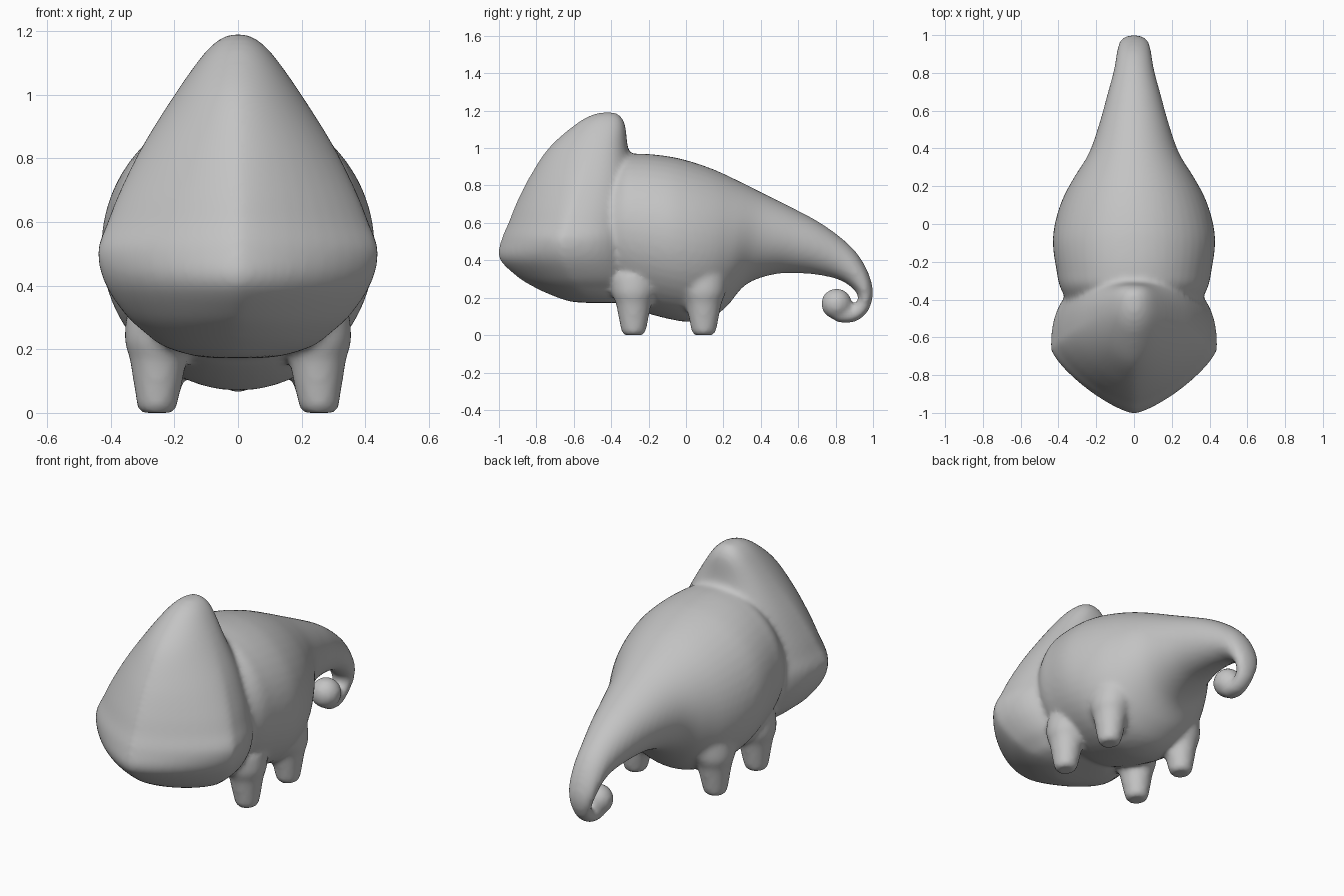
import bpy, bmesh, math
from mathutils import Vector

if "Cube" in bpy.data.objects:
    bpy.data.objects.remove(bpy.data.objects["Cube"])

SIDES, STEPS = 48, 5
bm = bmesh.new()


def smooth_rows(rows):
    """Pass a smooth curve through each column of the given rows."""
    out = []
    for i in range(len(rows) - 1):
        a, b = rows[max(i - 1, 0)], rows[i]
        c, d = rows[i + 1], rows[min(i + 2, len(rows) - 1)]
        for s in range(STEPS):
            t = s / STEPS
            out.append([0.5 * (2 * q + (r - p) * t + (2 * p - 5 * q + 4 * r - e) * t * t
                               + (3 * q - p - 3 * r + e) * t ** 3)
                        for p, q, r, e in zip(a, b, c, d)])
    return out + [list(rows[-1])]


def loft(rows, ring):
    """Skin a closed tube through one ring of points per row."""
    loops = []
    for row in smooth_rows(rows):
        loops.append([bm.verts.new(ring(row, 2 * math.pi * k / SIDES)) for k in range(SIDES)])
    for a, b in zip(loops, loops[1:]):
        for k in range(SIDES):
            n = (k + 1) % SIDES
            bm.faces.new((a[k], a[n], b[n], b[k]))
    bm.faces.new(loops[0][::-1])
    bm.faces.new(loops[-1])


def spow(v, p):
    return math.copysign(abs(v) ** p, v)


# Torso and curling tail: top y, top z, bottom y, bottom z, half width
torso = [
    (-.50, .80, -.50, .28, .30), (-.35, .95, -.35, .175, .385),
    (-.25, .97, -.25, .13, .41), (-.10, .957, -.10, .088, .43),
    (.02, .93, .02, .07, .415), (.15, .885, .13, .09, .375),
    (.28, .825, .22, .155, .315), (.42, .755, .32, .27, .24),
    (.58, .675, .47, .325, .185), (.71, .605, .63, .33, .145),
    (.83, .52, .77, .31, .11), (.92, .43, .85, .28, .095),
    (.98, .32, .905, .235, .085), (1.0, .22, .922, .20, .07),
    (.975, .13, .912, .175, .055), (.92, .078, .885, .15, .05),
    (.86, .064, .855, .145, .055), (.80, .07, .81, .15, .05)]


def torso_ring(r, a):
    top, bottom = Vector((0, r[0], r[1])), Vector((0, r[2], r[3]))
    return (top + bottom) / 2 + (top - bottom) / 2 * math.sin(a) + Vector((r[4] * math.cos(a), 0, 0))


loft(torso, torso_ring)

# Pointed head: z, front y, widest y, back y, half width, front roundness
head = [
    (.172, -.52, -.45, -.36, .06, 1.8), (.18, -.62, -.48, -.32, .14, 1.7),
    (.21, -.71, -.52, -.29, .235, 1.6), (.25, -.80, -.57, -.27, .29, 1.5),
    (.31, -.90, -.61, -.25, .355, 1.4), (.41, -1.0, -.65, -.25, .42, 1.35),
    (.51, -.988, -.66, -.25, .44, 1.35), (.60, -.95, -.63, -.25, .41, 1.4),
    (.70, -.91, -.60, -.25, .37, 1.45), (.84, -.84, -.55, -.27, .30, 1.55),
    (1.0, -.735, -.49, -.31, .20, 1.7), (1.12, -.60, -.45, -.325, .115, 1.9),
    (1.17, -.52, -.43, -.35, .065, 2.0), (1.19, -.46, -.42, -.38, .025, 2.0)]


def head_ring(r, a):
    z, front, mid, back, w, p = r
    c, s = math.cos(a), math.sin(a)
    if s > 0:
        p = 2.5
    reach = back - mid if s > 0 else mid - front
    return Vector((w * spow(c, 2 / p), mid + reach * spow(s, 2 / p), z))


loft(head, head_ring)

# Four stubby legs flaring into the belly: z, x offset, radius
leg = [(0, .255, .048), (.012, .255, .06), (.09, .252, .076),
       (.17, .25, .091), (.23, .245, .112), (.32, .23, .12)]
for side in (-1, 1):
    for y in (-.28, .095):
        loft(leg, lambda r, a: Vector((side * r[1] + r[2] * math.cos(a),
                                       y + r[2] * 1.05 * math.sin(a), r[0])))

# Ball at the end of the tail
ball = bmesh.ops.create_uvsphere(bm, u_segments=24, v_segments=16, radius=.083)
bmesh.ops.translate(bm, verts=ball["verts"], vec=(0, .805, .167))

bmesh.ops.recalc_face_normals(bm, faces=bm.faces)
mesh = bpy.data.meshes.new("creature_body")
bm.to_mesh(mesh)
bm.free()
body = bpy.data.objects.new("creature_body", mesh)
bpy.context.collection.objects.link(body)

# Plain grey skin
skin = bpy.data.materials.new("plain_grey")
skin.diffuse_color = (.55, .55, .55, 1)
skin.use_nodes = True
skin.node_tree.nodes["Principled BSDF"].inputs["Base Color"].default_value = skin.diffuse_color
mesh.materials.append(skin)
for f in mesh.polygons:
    f.use_smooth = True

# Fuse the parts into one soft skin
fuse = body.modifiers.new("fuse", "REMESH")
fuse.mode = "VOXEL"
fuse.voxel_size = .015
fuse.use_smooth_shade = True
soften = body.modifiers.new("soften", "SMOOTH")
soften.factor = .5
soften.iterations = 8
